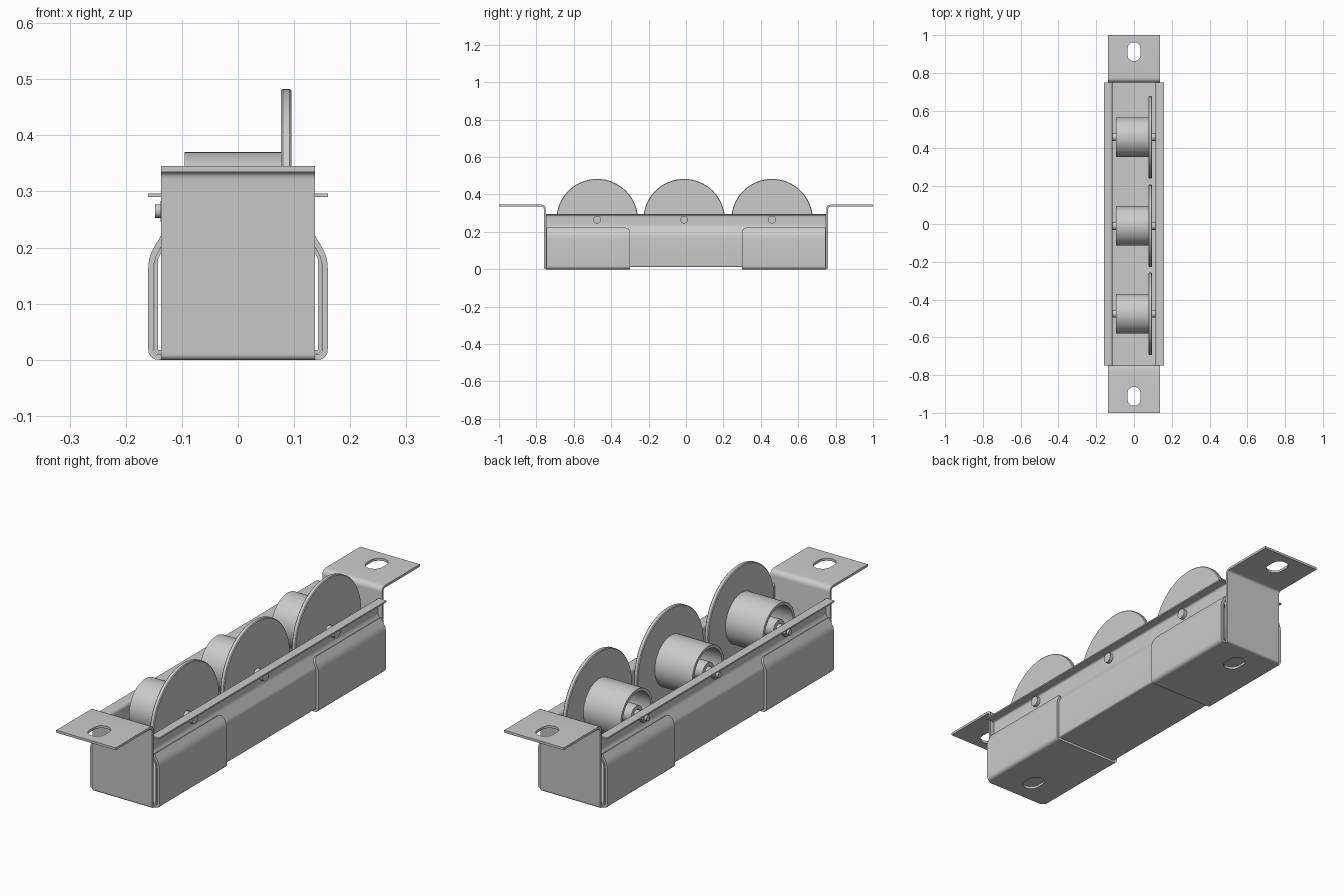
import bpy, bmesh, math
from mathutils import Vector

if "Cube" in bpy.data.objects:
    bpy.data.objects.remove(bpy.data.objects["Cube"])


def finish(name, bm, smooth=True):
    bmesh.ops.remove_doubles(bm, verts=bm.verts, dist=1e-5)
    bmesh.ops.recalc_face_normals(bm, faces=bm.faces)
    me = bpy.data.meshes.new(name)
    bm.to_mesh(me)
    bm.free()
    ob = bpy.data.objects.new(name, me)
    bpy.context.collection.objects.link(ob)
    if smooth:
        bpy.ops.object.select_all(action='DESELECT')
        ob.select_set(True)
        bpy.context.view_layer.objects.active = ob
        bpy.ops.object.shade_smooth_by_angle(angle=math.radians(30))
    return ob


def fillet(pts, r, n=5):
    """Round the inner corners of an open polyline."""
    pts = [Vector(p) for p in pts]
    out = [pts[0]]
    for a, b, c in zip(pts, pts[1:], pts[2:]):
        d = min(r, (a - b).length * .45, (c - b).length * .45)
        p, q = b + (a - b).normalized() * d, b + (c - b).normalized() * d
        for i in range(n + 1):
            t = i / n
            out.append(p * (1 - t) ** 2 + b * 2 * t * (1 - t) + q * t * t)
    return out + [pts[-1]]


def thicken(pts, t):
    """Closed outline of a bent sheet: offset the polyline to its left."""
    off = []
    for i, p in enumerate(pts):
        dirs = []
        if i > 0:
            dirs.append((p - pts[i - 1]).normalized())
        if i < len(pts) - 1:
            dirs.append((pts[i + 1] - p).normalized())
        ns = [Vector((-d.y, d.x)) for d in dirs]
        m = sum(ns, Vector((0, 0))).normalized()
        off.append(p + m * t / m.dot(ns[0]))
    return off


def sheet(bm, path, t, place, a, b):
    """Extrude a bent sheet section from a to b."""
    off = thicken(path, t)
    rows = [[bm.verts.new(place(p, s)) for p in line]
            for line, s in ((path, a), (path, b), (off, b), (off, a))]
    for k in range(4):
        r, s = rows[k], rows[(k + 1) % 4]
        for i in range(len(path) - 1):
            bm.faces.new((r[i], r[i + 1], s[i + 1], s[i]))
    for i in (0, -1):
        bm.faces.new([r[i] for r in rows])


def lathe(name, prof, y, z, n=64):
    """Revolve a closed (x, radius) outline around the x axis."""
    bm = bmesh.new()
    rings = []
    for i in range(n):
        a = 2 * math.pi * i / n
        rings.append([bm.verts.new((x, y + r * math.cos(a), z + r * math.sin(a)))
                      for x, r in prof])
    m = len(prof)
    for i in range(n):
        p, q = rings[i], rings[(i + 1) % n]
        for j in range(m):
            bm.faces.new((p[j], p[(j + 1) % m], q[(j + 1) % m], q[j]))
    return finish(name, bm)


def rod(bm, x0, x1, r, y, z, n):
    """Solid round bar along x."""
    ends = [[bm.verts.new((x, y + r * math.cos(2 * math.pi * i / n),
                           z + r * math.sin(2 * math.pi * i / n)))
             for i in range(n)] for x in (x0, x1)]
    for e in ends:
        bm.faces.new(e)
    for i in range(n):
        j = (i + 1) % n
        bm.faces.new((ends[0][i], ends[0][j], ends[1][j], ends[1][i]))


def cut_slot(ob, y, z, w=.07, l=.1, h=.02):
    """Cut a slot that is long in y."""
    bm = bmesh.new()
    r, s = w / 2, (l - w) / 2
    pts = []
    for i in range(26):
        a = math.pi * (i if i < 13 else i - 1) / 12
        pts.append((r * math.cos(a), y + r * math.sin(a) + (s if i < 13 else -s)))
    f = bm.faces.new([bm.verts.new((px, py, z - h)) for px, py in pts])
    ext = bmesh.ops.extrude_face_region(bm, geom=[f])
    bmesh.ops.translate(bm, vec=(0, 0, 2 * h),
                        verts=[v for v in ext['geom'] if isinstance(v, bmesh.types.BMVert)])
    cutter = finish("slot_cutter", bm, False)
    cutter.hide_render = True
    mod = ob.modifiers.new("slot", 'BOOLEAN')
    mod.object, mod.operation, mod.solver = cutter, 'DIFFERENCE', 'EXACT'
    bpy.context.view_layer.objects.active = ob
    bpy.ops.object.modifier_apply(modifier=mod.name)
    bpy.data.objects.remove(cutter)


def across(p, s):
    return (p.x, s, p.y)


# Rail: open-topped channel with stepped walls and outward lips
half = [(-.16, .290), (-.12, .290), (-.12, .23), (-.149, .182), (-.149, .011)]
bm = bmesh.new()
sheet(bm, fillet(half + [(-x, z) for x, z in reversed(half)], .009, 4), .006, across, -.748, .748)
finish("rail", bm)

# End brackets: cradle around the rail, and a bent end plate with flange
half = [(-.137, .222), (-.16, .183), (-.16, 0)]
for side, label in ((-1, "front"), (1, "back")):
    bm = bmesh.new()
    sheet(bm, fillet(half + [(-x, z) for x, z in reversed(half)], .02), .010,
          across, side * .30, side * .745)
    bm.edges.ensure_lookup_table()
    corners = [e for e in bm.edges
               if all(abs(v.co.y - side * .30) < 1e-4 and v.co.z > .2 for v in e.verts)
               and len({round(v.co.x > 0) for v in e.verts}) == 1
               and abs(e.verts[0].co.z - e.verts[1].co.z) < .012]
    bmesh.ops.bevel(bm, geom=corners, offset=.025, segments=5, affect='EDGES', profile=.5)
    cradle = finish(label + "_cradle", bm)
    cut_slot(cradle, side * .64, .005)

    bm = bmesh.new()
    path = fillet([(.735, 0), (.76, 0), (.76, .335), (1.0, .335)], .014)
    sheet(bm, path, .010, lambda p, s: (s, side * p.x, p.y), -.137, .137)
    plate = finish(label + "_end_plate", bm)
    cut_slot(plate, side * .912, .34)

# Flanged wheels with hollow hubs, on bolted axles
wheel = [(-.095, .105), (.077, .105), (.077, .215), (.080, .218), (.092, .218),
         (.095, .215), (.095, .022), (-.095, .022), (-.095, .038), (.065, .038),
         (.065, .093), (-.095, .093)]
AXLE_Z = .265
for i, y in enumerate((-.475, -.01, .46), 1):
    lathe(f"wheel_{i}", wheel, y, AXLE_Z)
    bm = bmesh.new()
    rod(bm, -.118, .118, .021, y, AXLE_Z, 24)
    finish(f"axle_{i}", bm)
    bm = bmesh.new()
    rod(bm, .1205, .135, .021, y, AXLE_Z, 20)
    rod(bm, -.138, -.1205, .021, y, AXLE_Z, 6)
    rod(bm, -.148, -.138, .012, y, AXLE_Z, 16)
    finish(f"axle_ends_{i}", bm)
